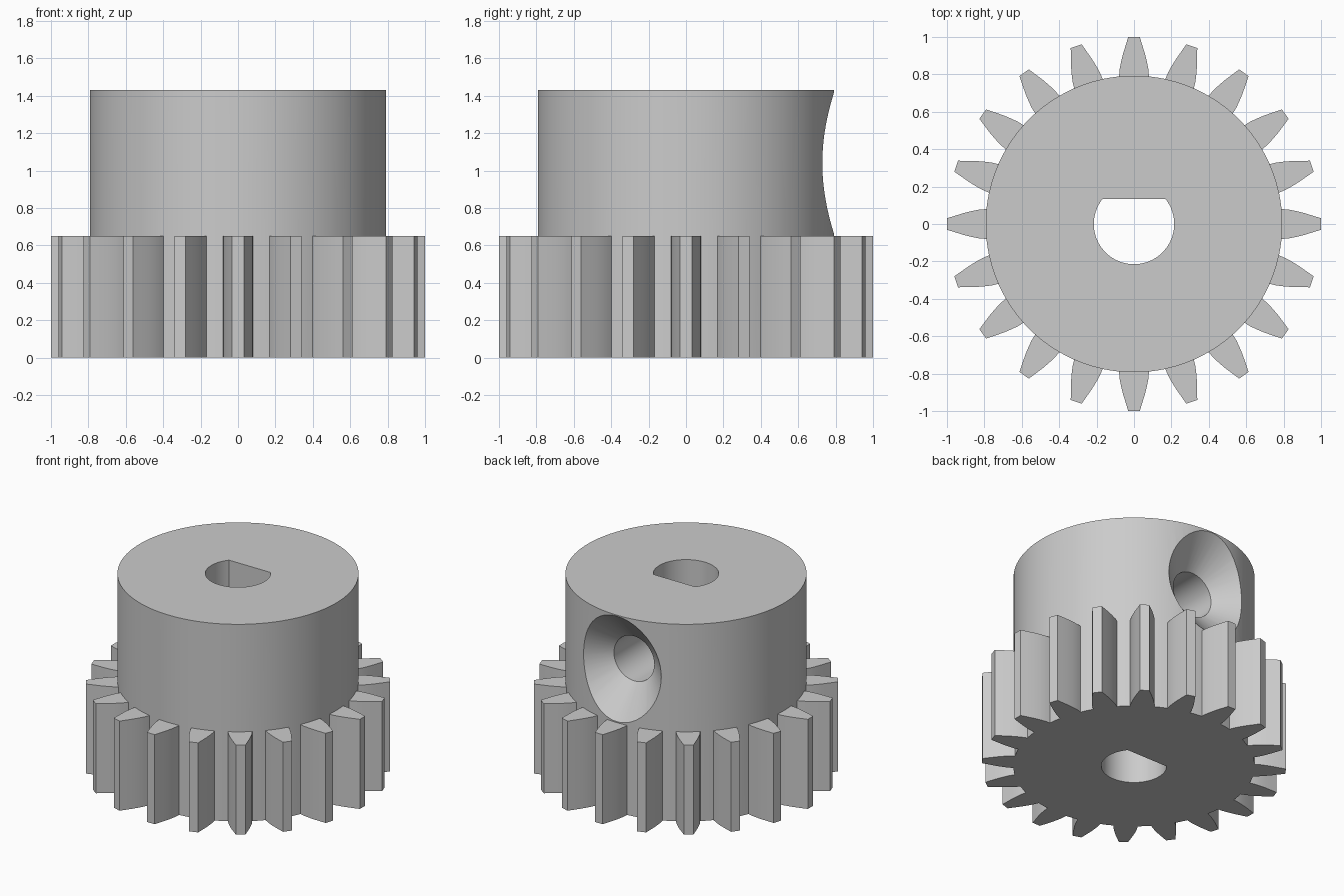
import bpy
import bmesh
from math import sin, cos, pi, radians, asin, sqrt

cube = bpy.data.objects.get("Cube")
if cube:
    bpy.data.objects.remove(cube, do_unlink=True)

TEETH = 20
HUB_R, HUB_TOP, GEAR_TOP = 0.793, 1.43, 0.65
BORE_R, FLAT_Y = 0.215, 0.135
HOLE_Z = (HUB_TOP + GEAR_TOP) / 2
# tooth flank: (radius, half width) from root to tip
FLANK = [(0.83, 0.077), (0.87, 0.069), (0.91, 0.059), (0.955, 0.045), (1.0, 0.031)]

grey = bpy.data.materials.new("Plain grey")
grey.use_nodes = True
grey.diffuse_color = (0.6, 0.6, 0.6, 1)
grey.node_tree.nodes["Principled BSDF"].inputs["Base Color"].default_value = (0.6, 0.6, 0.6, 1)


def finish(bm, name):
    bmesh.ops.recalc_face_normals(bm, faces=bm.faces)
    mesh = bpy.data.meshes.new(name)
    bm.to_mesh(mesh)
    bm.free()
    mesh.materials.append(grey)
    obj = bpy.data.objects.new(name, mesh)
    bpy.context.collection.objects.link(obj)
    return obj


# Gear and hub: one closed solid
bm = bmesh.new()


def column(x, y, heights):
    return [bm.verts.new((x, y, z)) for z in heights]


def wall(a, b, low, high):
    bm.faces.new((a[low], b[low], b[high], a[high]))


root = asin(0.08 / HUB_R)
pitch = 2 * pi / TEETH
arc = [-root, -root / 3, root / 3, root, pitch / 2]
ring, outline = [], []
for i in range(TEETH):
    turn = i * pitch
    cols = [column(HUB_R * cos(turn + a), HUB_R * sin(turn + a), (0, GEAR_TOP, HUB_TOP))
            for a in arc]
    points = [(sqrt(r * r - w * w), -w) for r, w in FLANK]
    points += [(x, -y) for x, y in reversed(points)]
    tooth = [column(x * cos(turn) - y * sin(turn), x * sin(turn) + y * cos(turn), (0, GEAR_TOP))
             for x, y in points]
    edge = [cols[0]] + tooth + [cols[3]]
    for a, b in zip(edge, edge[1:]):
        wall(a, b, 0, 1)
    bm.faces.new([c[1] for c in edge] + [cols[2][1], cols[1][1]])
    ring += cols
    outline += edge + [cols[4]]
count = len(ring)
for i, a in enumerate(ring):
    b = ring[(i + 1) % count]
    wall(a, b, 1, 2)
    if i % len(arc) >= 3:
        wall(a, b, 0, 1)
bm.faces.new([c[0] for c in outline])
bm.faces.new([c[2] for c in ring])
bmesh.ops.delete(bm, geom=[v for v in bm.verts if not v.link_faces], context='VERTS')
gear = finish(bm, "pinion_gear")

# D-shaped shaft bore
bm = bmesh.new()
start = pi - asin(FLAT_Y / BORE_R)
sweep = pi + 2 * asin(FLAT_Y / BORE_R)
steps = 48
profile = [bm.verts.new((BORE_R * cos(start + sweep * i / steps),
                         BORE_R * sin(start + sweep * i / steps), -0.2))
           for i in range(steps + 1)]
face = bm.faces.new(profile)
grown = bmesh.ops.extrude_face_region(bm, geom=[face])
bmesh.ops.translate(bm, vec=(0, 0, 2),
                    verts=[g for g in grown["geom"] if isinstance(g, bmesh.types.BMVert)])
bore = finish(bm, "bore_cutter")

# Countersunk set screw hole, turned around the y axis
bm = bmesh.new()
sides = 48
rings = [[bm.verts.new((r * cos(2 * pi * k / sides), y, HOLE_Z + r * sin(2 * pi * k / sides)))
          for k in range(sides)]
         for y, r in ((0.05, 0.162), (0.595, 0.162), (0.797, 0.388))]
for low, high in zip(rings, rings[1:]):
    for k in range(sides):
        n = (k + 1) % sides
        bm.faces.new((low[k], low[n], high[n], high[k]))
bm.faces.new(rings[0])
bm.faces.new(rings[-1])
screw_hole = finish(bm, "screw_hole_cutter")

# Cut both holes and keep only the gear
bpy.ops.object.select_all(action='DESELECT')
bpy.context.view_layer.objects.active = gear
gear.select_set(True)
for cutter in (bore, screw_hole):
    cutter.hide_render = True
    mod = gear.modifiers.new("Cut", 'BOOLEAN')
    mod.operation = 'DIFFERENCE'
    mod.solver = 'EXACT'
    mod.object = cutter
    bpy.ops.object.modifier_apply(modifier=mod.name)
    bpy.data.objects.remove(cutter, do_unlink=True)
bpy.ops.object.shade_smooth_by_angle(angle=radians(30))
